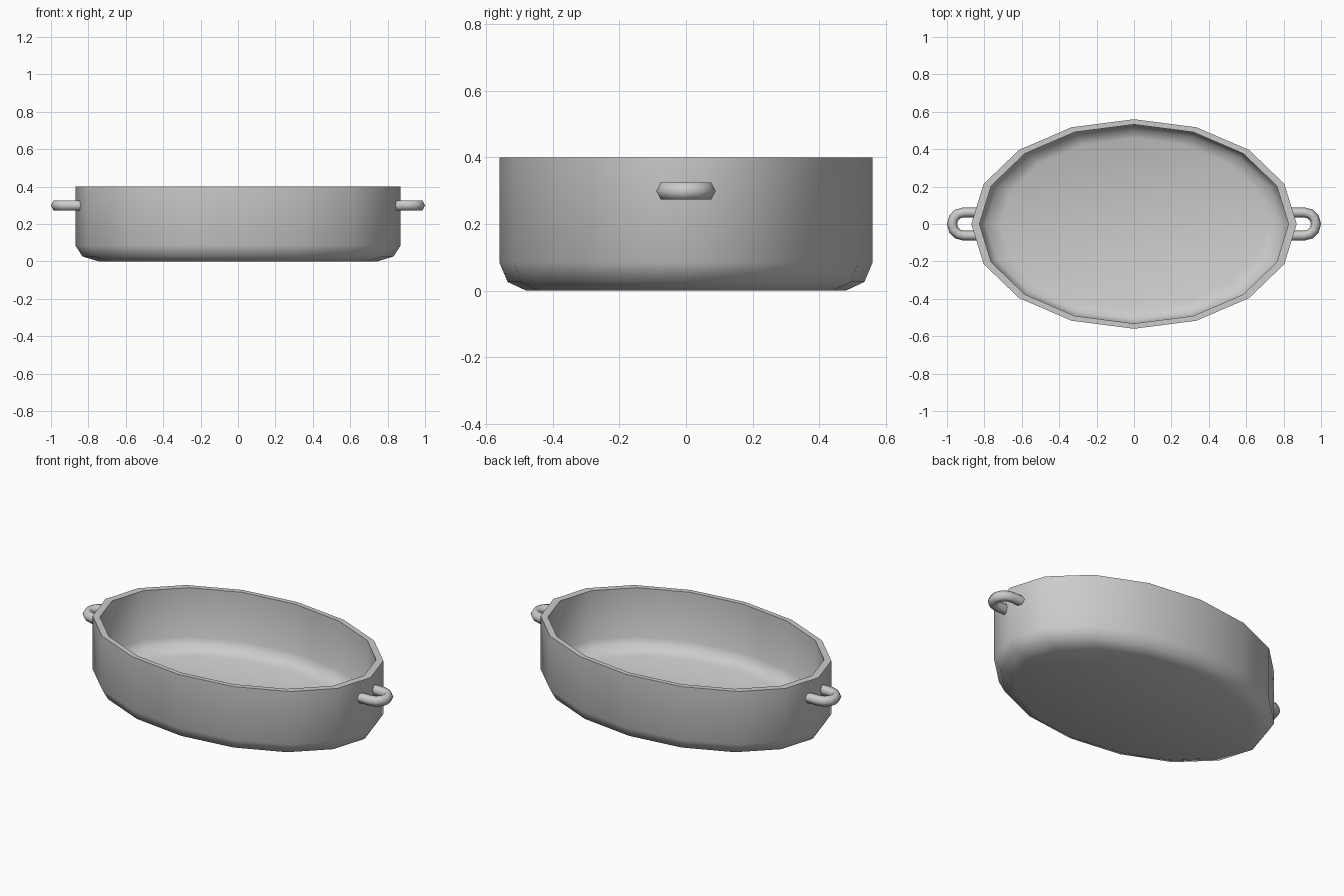
import bpy
import bmesh
from math import pi, cos, sin, radians
from mathutils import Vector

cube = bpy.data.objects.get("Cube")
if cube:
    bpy.data.objects.remove(cube, do_unlink=True)

metal = bpy.data.materials.new("grey_metal")
metal.use_nodes = True
GREY = (0.6, 0.6, 0.6, 1)
metal.diffuse_color = GREY
metal.node_tree.nodes["Principled BSDF"].inputs["Base Color"].default_value = GREY


def skin(name, rings, angle):
    """Bridge closed rings in order and cap both ends."""
    bm = bmesh.new()
    loops = [[bm.verts.new(p) for p in ring] for ring in rings]
    n = len(loops[0])
    for a, b in zip(loops, loops[1:]):
        for i in range(n):
            j = (i + 1) % n
            bm.faces.new((a[i], a[j], b[j], b[i]))
    bm.faces.new(loops[0][::-1])
    bm.faces.new(loops[-1])
    bmesh.ops.recalc_face_normals(bm, faces=bm.faces)
    mesh = bpy.data.meshes.new(name)
    bm.to_mesh(mesh)
    bm.free()
    mesh.materials.append(metal)
    obj = bpy.data.objects.new(name, mesh)
    bpy.context.collection.objects.link(obj)
    bpy.ops.object.select_all(action='DESELECT')
    obj.select_set(True)
    bpy.context.view_layer.objects.active = obj
    bpy.ops.object.shade_smooth_by_angle(angle=radians(angle))
    return obj


# Oval dish: one profile from the underside, over the rim, to the inner floor
A, B, SIDES = 0.87, 0.56, 16
profile = [(0.855, 0), (0.955, 0.026), (1, 0.085), (1, 0.4),
           (0.95, 0.4), (0.95, 0.11), (0.91, 0.062), (0.82, 0.04)]
turns = [2 * pi * i / SIDES for i in range(SIDES)]
skin("dish", [[(A * s * cos(t), B * s * sin(t), z) for t in turns]
              for s, z in profile], 50)

# Loop handles: hexagonal tube along a U-shaped path, one on each end
BEND, TUBE, CENTRE, HEIGHT = 0.062, 0.027, 0.911, 0.299
arc = [-pi / 2 + pi * i / 6 for i in range(7)]
path = [(Vector((0.83, -BEND, HEIGHT)), Vector((0, -1, 0)))]
for t in arc:
    out = Vector((cos(t), sin(t), 0))
    path.append((Vector((CENTRE, 0, HEIGHT)) + out * BEND, out))
path.append((Vector((0.83, BEND, HEIGHT)), Vector((0, 1, 0))))

for name, side in (("left_handle", 1), ("right_handle", -1)):
    rings = []
    for centre, out in path:
        ring = []
        for k in range(6):
            u = k * pi / 3
            p = centre + out * TUBE * cos(u) + Vector((0, 0, 1.1 * TUBE * sin(u)))
            ring.append((p.x * side, p.y, p.z))
        rings.append(ring)
    skin(name, rings, 65)
